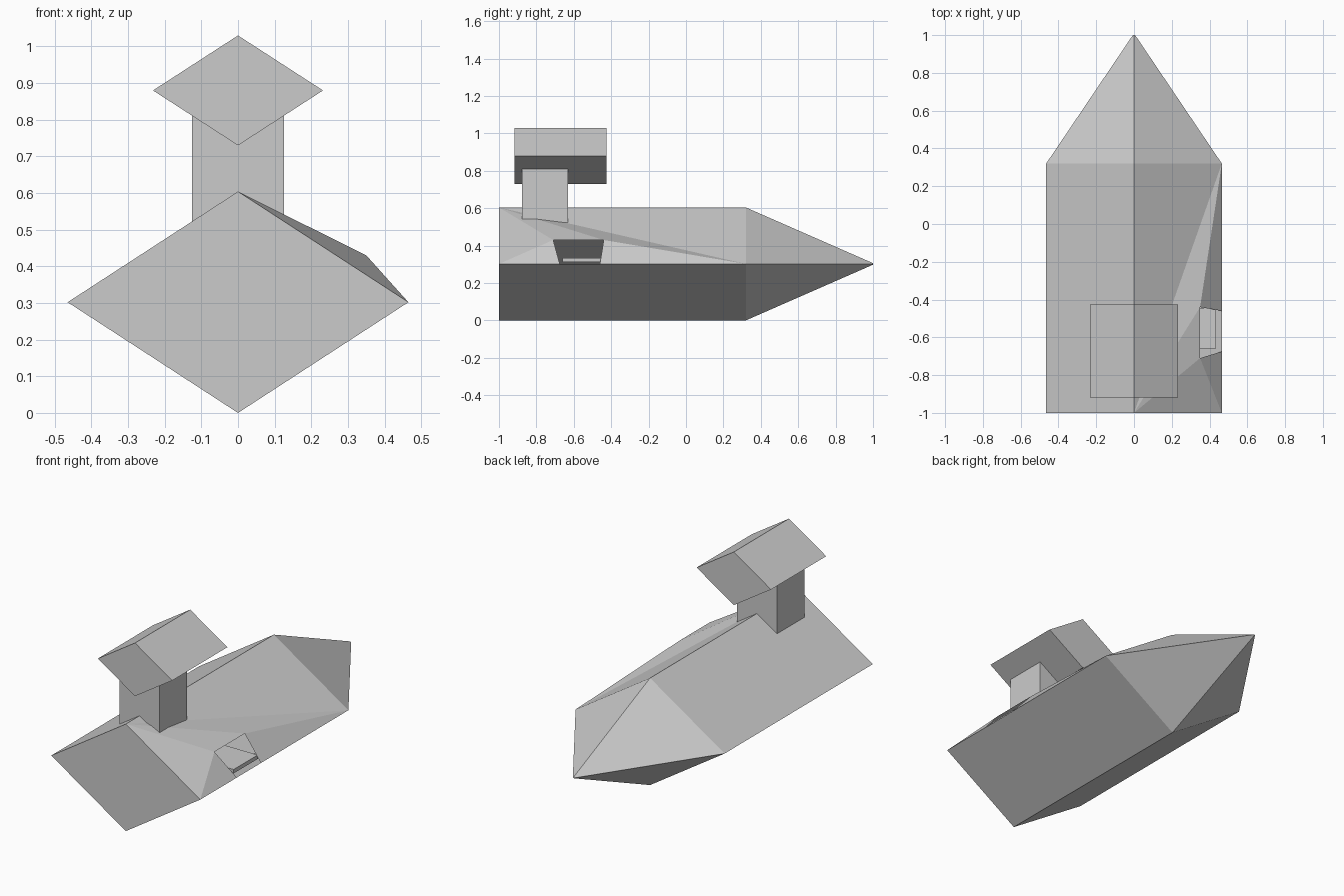
import bpy
import bmesh
from mathutils import Vector

if "Cube" in bpy.data.objects:
    bpy.data.objects.remove(bpy.data.objects["Cube"], do_unlink=True)

# Single plain grey
GREY = (0.6, 0.6, 0.6, 1.0)
grey = bpy.data.materials.new("plain grey")
grey.use_nodes = True
grey.diffuse_color = GREY
grey.node_tree.nodes["Principled BSDF"].inputs["Base Color"].default_value = GREY


def finish(bm, name):
    bmesh.ops.recalc_face_normals(bm, faces=bm.faces)
    mesh = bpy.data.meshes.new(name)
    bm.to_mesh(mesh)
    bm.free()
    mesh.materials.append(grey)
    obj = bpy.data.objects.new(name, mesh)
    bpy.context.collection.objects.link(obj)
    return obj


def diamond(bm, y, half_width, half_height, z):
    """Ring in the order top, right, bottom, left as seen from the front."""
    corners = ((0, 1), (1, 0), (0, -1), (-1, 0))
    return [bm.verts.new((half_width * a, y, z + half_height * b)) for a, b in corners]


def bridge(bm, ring_a, ring_b, skip=()):
    for i in range(4):
        if i not in skip:
            j = (i + 1) % 4
            bm.faces.new((ring_a[i], ring_a[j], ring_b[j], ring_b[i]))


def box(name, low, high):
    low, high = Vector(low), Vector(high)
    bm = bmesh.new()
    bmesh.ops.create_cube(bm, size=1)
    for v in bm.verts:
        v.co = (low + high) / 2 + v.co * (high - low)
    return finish(bm, name)


# Hull: diamond section with a pointed end
bm = bmesh.new()
front = diamond(bm, -1, 0.465, 0.302, 0.302)
shoulder = diamond(bm, 0.32, 0.465, 0.302, 0.302)
tip = diamond(bm, 1, 0.006, 0.004, 0.302)
bridge(bm, front, shoulder, skip=(0,))
bridge(bm, shoulder, tip)
bm.faces.new(front)
bm.faces.new(tip)

# Raised upper side panel, with its open hatch left unfilled
ridge, corner = front[0], front[1]
ridge_end, corner_end = shoulder[0], shoulder[1]
hatch = [bm.verts.new(p) for p in (
    (0.35, -0.71, 0.43), (0.35, -0.44, 0.43), (0.465, -0.46, 0.302), (0.465, -0.675, 0.302))]
for face in (
    (ridge, ridge_end, corner_end),
    (ridge, corner_end, hatch[1]),
    (ridge, hatch[1], hatch[0]),
    (ridge, hatch[0], corner),
    (corner, hatch[0], hatch[3]),
    (hatch[1], corner_end, hatch[2]),
):
    bm.faces.new(face)
finish(bm, "hull")

# Small slab inside the hatch
box("hatch_slab", (0.215, -0.66, 0.312), (0.435, -0.445, 0.334))

# Tower stem and diamond-section head
box("tower_stem", (-0.125, -0.877, 0.45), (0.125, -0.632, 0.812))
bm = bmesh.new()
head_front = diamond(bm, -0.918, 0.232, 0.15, 0.88)
head_back = diamond(bm, -0.426, 0.232, 0.15, 0.88)
bridge(bm, head_front, head_back)
bm.faces.new(head_front)
bm.faces.new(head_back)
finish(bm, "tower_head")
